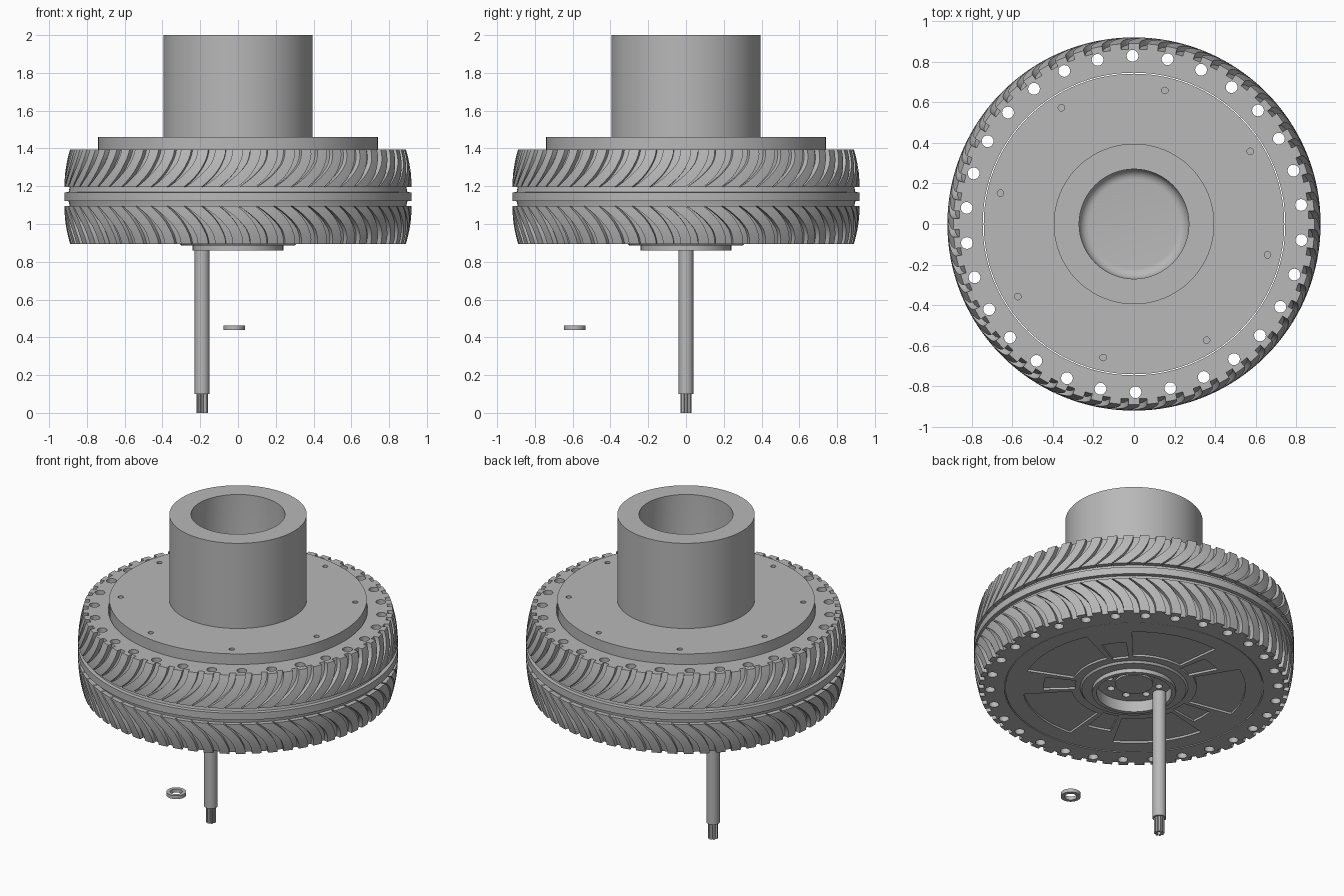
import bpy, bmesh, math
from math import sin, cos, radians, pi
from mathutils import Vector

cube = bpy.data.objects.get("Cube")
if cube:
    bpy.data.objects.remove(cube, do_unlink=True)

GREY = (0.48, 0.48, 0.48, 1)
grey = bpy.data.materials.new("plain grey")
grey.use_nodes = True
grey.diffuse_color = GREY
grey.node_tree.nodes["Principled BSDF"].inputs["Base Color"].default_value = GREY

MID = 1.145          # height of the tyre's centre line
HALF = 0.25          # half the tyre width
RIB = 0.05           # where the tread rows start, from the centre line
DEPTH = 0.028        # tread depth


def finish(name, bm):
    bmesh.ops.recalc_face_normals(bm, faces=bm.faces[:])
    mesh = bpy.data.meshes.new(name)
    bm.to_mesh(mesh)
    bm.free()
    mesh.materials.append(grey)
    obj = bpy.data.objects.new(name, mesh)
    bpy.context.collection.objects.link(obj)
    return obj


def lathe(name, profile, steps=120, closed=True, at=(0, 0)):
    bm = bmesh.new()
    verts = [bm.verts.new((r, 0, z)) for r, z in profile]
    edges = [bm.edges.new(p) for p in zip(verts, verts[1:])]
    if closed:
        edges.append(bm.edges.new((verts[-1], verts[0])))
    bmesh.ops.spin(bm, geom=verts + edges, cent=(0, 0, 0), axis=(0, 0, 1),
                   angle=2 * pi, steps=steps)
    bmesh.ops.remove_doubles(bm, verts=bm.verts[:], dist=0.0001)
    bmesh.ops.translate(bm, vec=(at[0], at[1], 0), verts=bm.verts[:])
    return finish(name, bm)


def add_prism(bm, outline, z0, z1):
    low = [bm.verts.new((x, y, z0)) for x, y in outline]
    high = [bm.verts.new((x, y, z1)) for x, y in outline]
    bm.faces.new(low)
    bm.faces.new(high)
    n = len(low)
    for i in range(n):
        j = (i + 1) % n
        bm.faces.new((low[i], low[j], high[j], high[i]))


def polar(r, a):
    return r * cos(a), r * sin(a)


def circle(r, centre, n=16):
    return [(centre[0] + r * cos(2 * pi * i / n),
             centre[1] + r * sin(2 * pi * i / n)) for i in range(n)]


def sector(r0, r1, centre, half, n=10):
    angles = [centre - half + 2 * half * i / n for i in range(n + 1)]
    return [polar(r1, a) for a in angles] + [polar(r0, a) for a in reversed(angles)]


def cut(obj, bm):
    """Subtract the cutter solids and bake the result into the part."""
    cutter = finish("cutter", bm)
    cutter.hide_render = True
    mod = obj.modifiers.new("cut", 'BOOLEAN')
    mod.operation = 'DIFFERENCE'
    mod.solver = 'EXACT'
    mod.object = cutter
    graph = bpy.context.evaluated_depsgraph_get()
    mesh = bpy.data.meshes.new_from_object(obj.evaluated_get(graph))
    obj.modifiers.clear()
    obj.data = mesh
    bpy.data.objects.remove(cutter, do_unlink=True)


def tread_radius(d):
    """Crowned outer radius at distance d from the centre line."""
    return 0.919 - 0.03 * (max(0, d - RIB) / (HALF - RIB)) ** 2


parts = []

# Tyre core with its raised centre rib
side = [HALF - (HALF - RIB) * i / 6 for i in range(7)]
upper = [(tread_radius(d) - DEPTH, MID + d) for d in side]
rib = [(0.897, MID + 0.024), (0.919, MID + 0.022)]
half = [(0.745, MID + HALF)] + upper + rib
tyre = lathe("tyre_core", half + [(r, 2 * MID - z) for r, z in reversed(half)])

# Row of round holes right through the tyre
bm = bmesh.new()
for i in range(30):
    add_prism(bm, circle(0.029, polar(0.828, radians(12 * i + 90.5)), 20), 0.8, 1.5)
cut(tyre, bm)
parts.append(tyre)


# Curved tread blocks, separated by tapering grooves
def tread_row(name, sign, count=60, rows=8, cols=4):
    bm = bmesh.new()
    pitch = 2 * pi / count
    for k in range(count):
        outer, inner = [], []
        for i in range(rows + 1):
            t = i / rows
            d = RIB + (HALF - RIB) * t
            sweep = radians(9) * (1 - (1 - t) ** 2)
            gap = radians(0.5 + 1.9 * min(1, 1.6 * t))
            for grid, r in ((outer, tread_radius(d)),
                            (inner, tread_radius(d) - DEPTH - 0.003)):
                line = []
                for j in range(cols + 1):
                    a = k * pitch + sweep + gap / 2 + (pitch - gap) * j / cols
                    x, y = polar(r, a)
                    line.append(bm.verts.new((x, y, MID + sign * d)))
                grid.append(line)
        for grid in (outer, inner):
            for i in range(rows):
                for j in range(cols):
                    bm.faces.new((grid[i][j], grid[i][j + 1],
                                  grid[i + 1][j + 1], grid[i + 1][j]))
        for i in range(rows):
            for j in (0, cols):
                bm.faces.new((outer[i][j], outer[i + 1][j], inner[i + 1][j], inner[i][j]))
        for j in range(cols):
            for i in (0, rows):
                bm.faces.new((outer[i][j], outer[i][j + 1], inner[i][j + 1], inner[i][j]))
    return finish(name, bm)


parts.append(tread_row("upper_tread", 1))
parts.append(tread_row("lower_tread", -1))

# Wheel body: top plate, flat underside and recessed axle boss
body = lathe("wheel_body", [(0, 0.93), (0.215, 0.93), (0.215, 0.86), (0.24, 0.86),
                            (0.24, 0.885), (0.30, 0.885), (0.31, 0.897), (0.74, 0.897),
                            (0.74, 1.46), (0, 1.46)], closed=False)
bm = bmesh.new()
for i in range(8):                       # screw holes above, axle holes below
    a = radians(45 * i)
    add_prism(bm, circle(0.016, polar(0.675, a + radians(32))), 1.43, 1.5)
    add_prism(bm, circle(0.022, polar(0.15, a + radians(22.5))), 0.9, 0.96)
for i in range(5):                       # shallow pockets in the underside
    a = radians(72 * i - 35)
    add_prism(bm, sector(0.34, 0.52, a, radians(8)), 0.85, 0.91)
    add_prism(bm, sector(0.36, 0.64, a + radians(36), radians(24)), 0.85, 0.91)
cut(body, bm)
parts.append(body)

# Raised washer around the axle centre
parts.append(lathe("axle_cap", [(0, 0.935), (0.11, 0.935), (0.11, 0.918), (0, 0.918)],
                   48, False))

# Tall hub sleeve with a filleted blind bore
fillet = [(0.22 + 0.05 * cos(a), 1.515 - 0.05 * sin(a))
          for a in (pi / 2 * i / 6 for i in range(7))]
parts.append(lathe("hub_sleeve", [(0, 1.45), (0.395, 1.45), (0.395, 2), (0.27, 2)]
                   + fillet + [(0, 1.465)], closed=False))

# Cable with bare wire ends
CABLE = (-0.19, 0)
parts.append(lathe("cable", [(0, 0.1), (0.039, 0.1), (0.039, 0.935), (0, 0.935)],
                   32, False, CABLE))
for i in range(8):
    a = radians(45 * i)
    spot = (CABLE[0] + 0.022 * cos(a), 0.022 * sin(a))
    parts.append(lathe(f"wire_{i + 1}", [(0, 0), (0.008, 0), (0.008, 0.12), (0, 0.12)],
                       12, False, spot))

# Loose washer
parts.append(lathe("loose_washer", [(0.035, 0.44), (0.057, 0.44), (0.057, 0.462),
                                    (0.035, 0.462)], 40, True, (-0.02, -0.59)))

bpy.ops.object.select_all(action='DESELECT')
for obj in parts:
    obj.select_set(True)
bpy.context.view_layer.objects.active = parts[0]
bpy.ops.object.shade_smooth_by_angle(angle=radians(30))
